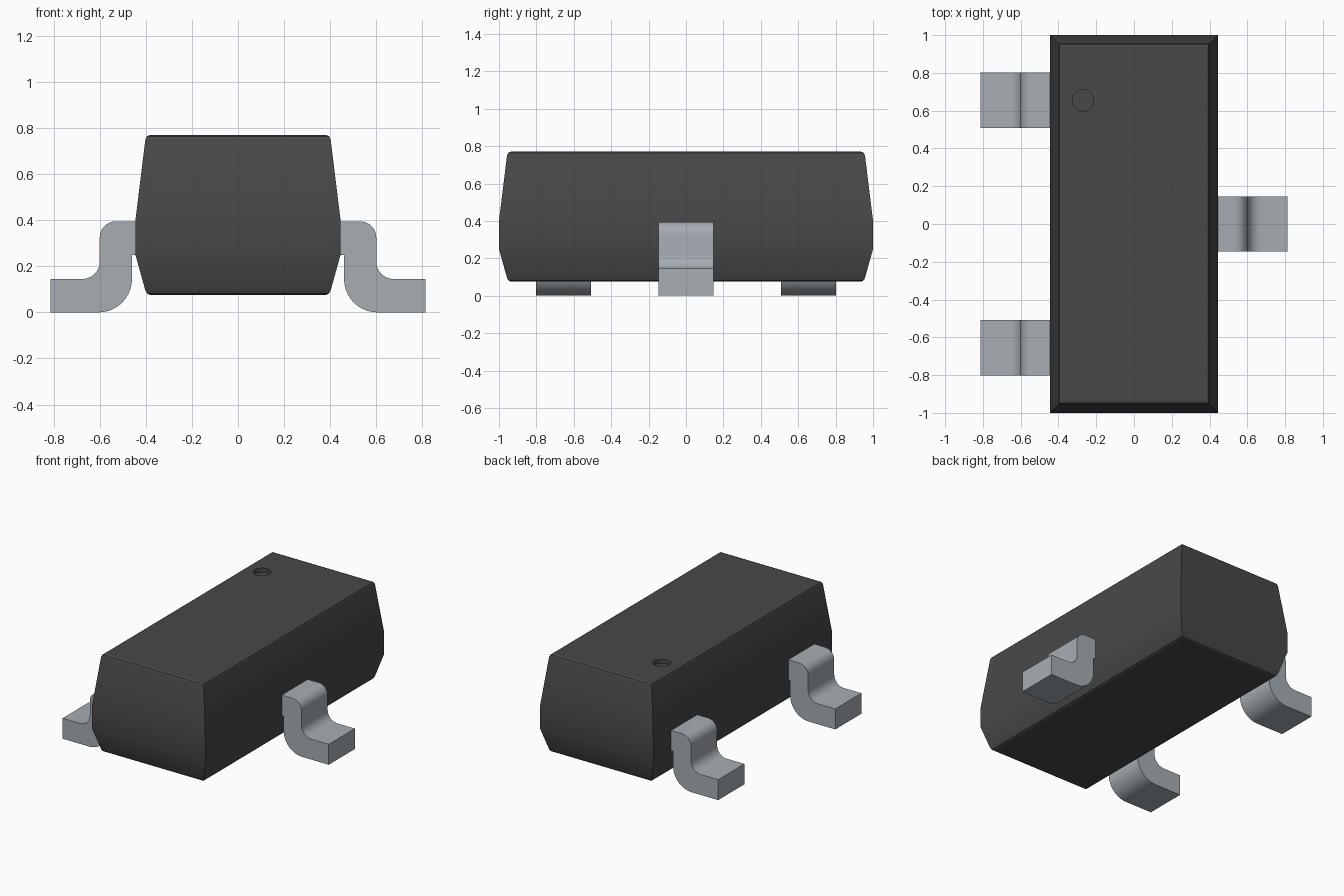
import bpy, bmesh, math

old = bpy.data.objects.get("Cube")
if old:
    bpy.data.objects.remove(old, do_unlink=True)


def material(name, rgb, rough, metal=0.0):
    m = bpy.data.materials.new(name)
    m.use_nodes = True
    m.diffuse_color = (*rgb, 1)
    node = m.node_tree.nodes["Principled BSDF"]
    node.inputs["Base Color"].default_value = (*rgb, 1)
    node.inputs["Roughness"].default_value = rough
    node.inputs["Metallic"].default_value = metal
    return m


def make_object(name, bm, mat, smooth_angle=None):
    bmesh.ops.recalc_face_normals(bm, faces=bm.faces)
    mesh = bpy.data.meshes.new(name)
    bm.to_mesh(mesh)
    bm.free()
    obj = bpy.data.objects.new(name, mesh)
    bpy.context.collection.objects.link(obj)
    if mat:
        mesh.materials.append(mat)
    if smooth_angle:
        activate(obj)
        bpy.ops.object.shade_smooth_by_angle(angle=math.radians(smooth_angle))
    return obj


def activate(obj):
    bpy.ops.object.select_all(action='DESELECT')
    obj.select_set(True)
    bpy.context.view_layer.objects.active = obj


def arc(cx, cz, r, start, end, steps=10):
    angles = [math.radians(start + (end - start) * i / steps) for i in range(steps + 1)]
    return [(cx + r * math.cos(a), cz + r * math.sin(a)) for a in angles]


plastic = material("dark grey plastic", (0.065, 0.065, 0.065), 0.6)
metal = material("light grey metal", (0.38, 0.42, 0.45), 0.5)

# Body: stacked rectangles (height, inset) with tapered sides and rounded rims
LEVELS = [(0.075, 0.065), (0.081, 0.051), (0.095, 0.043), (0.25, 0.0),
          (0.40, 0.0), (0.75, 0.043), (0.764, 0.050), (0.77, 0.064)]
bm = bmesh.new()
rings = []
for z, inset in LEVELS:
    x, y = 0.445 - inset, 1.0 - inset
    rings.append([bm.verts.new((sx * x, sy * y, z))
                  for sx, sy in ((-1, -1), (1, -1), (1, 1), (-1, 1))])
for low, high in zip(rings, rings[1:]):
    for i in range(4):
        j = (i + 1) % 4
        bm.faces.new((low[i], low[j], high[j], high[i]))
bm.faces.new(rings[0][::-1])
bm.faces.new(rings[-1])
body = make_object("body", bm, plastic)

# Round recess marking the first lead, cut into the top
bm = bmesh.new()
bmesh.ops.create_cone(bm, cap_ends=True, segments=32, radius1=0.057, radius2=0.057, depth=0.08)
bmesh.ops.translate(bm, verts=bm.verts, vec=(-0.27, 0.655, 0.78))
cutter = make_object("recess_cutter", bm, plastic)
cutter.hide_render = True
cut = body.modifiers.new("recess", 'BOOLEAN')
cut.operation = 'DIFFERENCE'
cut.solver = 'EXACT'
cut.object = cutter
activate(body)
bpy.ops.object.modifier_apply(modifier=cut.name)
bpy.data.objects.remove(cutter, do_unlink=True)
activate(body)
bpy.ops.object.shade_smooth_by_angle(angle=math.radians(20))

# Leads: S-shaped profile extruded along y
PROFILE = ([(0.38, 0.395)]
           + arc(0.53, 0.325, 0.07, 90, 0)
           + arc(0.675, 0.22, 0.075, 180, 270)
           + [(0.813, 0.145), (0.813, 0.0)]
           + arc(0.605, 0.145, 0.145, 270, 180)
           + [(0.46, 0.25), (0.38, 0.25)])


def lead(name, side, y, half=0.146):
    bm = bmesh.new()
    face = bm.faces.new([bm.verts.new((side * x, y - half, z)) for x, z in PROFILE])
    new = bmesh.ops.extrude_face_region(bm, geom=[face])["geom"]
    bmesh.ops.translate(bm, vec=(0, 2 * half, 0),
                        verts=[v for v in new if isinstance(v, bmesh.types.BMVert)])
    return make_object(name, bm, metal, 30)


lead("left_lead", 1, 0.0)
lead("right_front_lead", -1, -0.655)
lead("right_back_lead", -1, 0.655)
